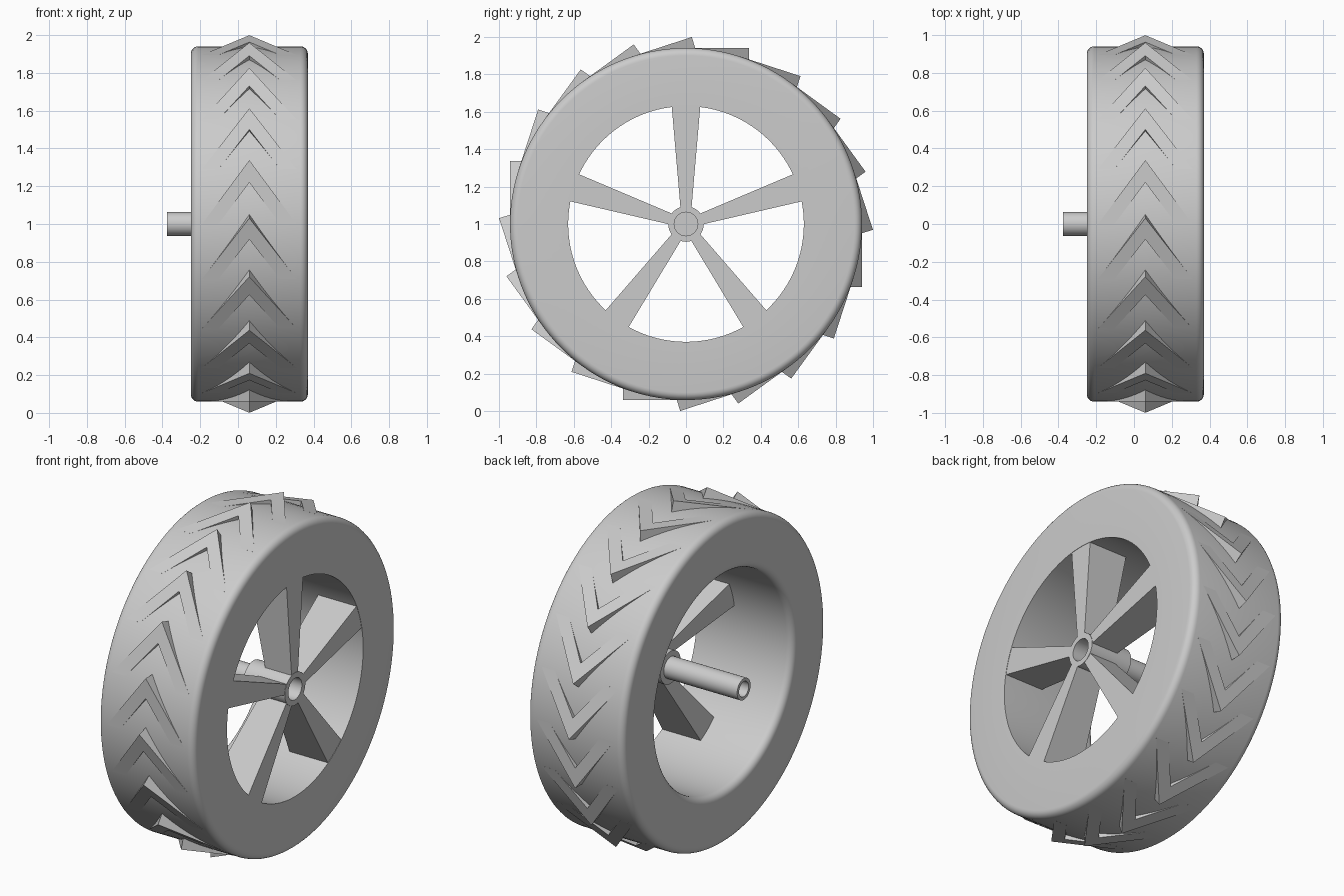
import bpy
import bmesh
from math import sin, cos, pi, radians
from mathutils import Matrix, Vector

cube = bpy.data.objects.get("Cube")
if cube:
    bpy.data.objects.remove(cube, do_unlink=True)

CENTRE = Vector((0, 0, 1))
TYRE_R, BORE_R = 0.941, 0.63
LEFT, RIGHT = 0.37, -0.25        # side faces of the wheel
MID = (LEFT + RIGHT) / 2

grey = bpy.data.materials.new("plain grey")
grey.use_nodes = True
grey.diffuse_color = (0.6, 0.6, 0.6, 1)
grey.node_tree.nodes["Principled BSDF"].inputs["Base Color"].default_value = grey.diffuse_color


def finish(name, bm, smooth=False):
    """Turn a bmesh into a named object at the wheel centre."""
    bmesh.ops.remove_doubles(bm, verts=bm.verts, dist=1e-5)
    bmesh.ops.recalc_face_normals(bm, faces=bm.faces)
    mesh = bpy.data.meshes.new(name)
    bm.to_mesh(mesh)
    bm.free()
    mesh.materials.append(grey)
    obj = bpy.data.objects.new(name, mesh)
    obj.location = CENTRE
    bpy.context.collection.objects.link(obj)
    if smooth:
        bpy.ops.object.select_all(action="DESELECT")
        obj.select_set(True)
        bpy.context.view_layer.objects.active = obj
        bpy.ops.object.shade_smooth_by_angle(angle=radians(30))
    return obj


def lathe(name, profile, segments, closed):
    """Revolve (x, radius) points about the x axis."""
    bm = bmesh.new()
    verts = [bm.verts.new((x, 0, r)) for x, r in profile]
    pairs = list(zip(verts, verts[1:]))
    if closed:
        pairs.append((verts[-1], verts[0]))
    edges = [bm.edges.new(p) for p in pairs]
    bmesh.ops.spin(bm, geom=verts + edges, cent=(0, 0, 0), axis=(1, 0, 0),
                   angle=2 * pi, steps=segments)
    return finish(name, bm, True)


def fillet(x, r, start, radius=0.04, steps=6):
    """Quarter-circle profile points around a centre."""
    return [(x + radius * cos(start + i * pi / 2 / steps),
             r + radius * sin(start + i * pi / 2 / steps)) for i in range(steps + 1)]


def prism(bm, lower, upper, turn):
    """Solid between two matching outlines, turned about the axle."""
    rot = Matrix.Rotation(turn, 3, "X")
    a = [bm.verts.new(rot @ Vector(p)) for p in lower]
    b = [bm.verts.new(rot @ Vector(p)) for p in upper]
    bm.faces.new(a)
    bm.faces.new(b[::-1])
    for i in range(len(a)):
        j = (i + 1) % len(a)
        bm.faces.new((a[i], a[j], b[j], b[i]))


# Tyre: rounded outer shoulders and a rounded inner lip on the open side
F = 0.04
tyre = [(LEFT, BORE_R)]
tyre += fillet(LEFT - F, TYRE_R - F, 0)
tyre += fillet(RIGHT + F, TYRE_R - F, pi / 2)
tyre += fillet(RIGHT + F, BORE_R + F, pi)
lathe("tyre", tyre, 128, True)

# Hub sleeve, with a blind socket in its outer face
HUB_BACK = 0.1
lathe("hub", [(HUB_BACK, 0), (HUB_BACK, 0.095), (LEFT, 0.095), (LEFT, 0.063),
              (0.2, 0.063), (0.2, 0)], 48, False)

# Axle, with a blind hole in its free end
TIP = -0.375
lathe("axle", [(HUB_BACK + 0.02, 0), (HUB_BACK + 0.02, 0.0625), (TIP, 0.0625),
               (TIP, 0.044), (TIP + 0.12, 0.044), (TIP + 0.12, 0)], 48, False)

# Five spokes, widening and deepening toward the rim
bm = bmesh.new()


def spoke_end(radius, half, depth):
    return [(LEFT, -half, radius), (LEFT, half, radius),
            (LEFT - depth, half, radius), (LEFT - depth, -half, radius)]


for i in range(5):
    prism(bm, spoke_end(0.08, 0.029, 0.17), spoke_end(0.637, 0.077, 0.25), i * 2 * pi / 5)
# keep the spoke fronts just behind the tyre face
bmesh.ops.translate(bm, verts=bm.verts, vec=(-0.002, 0, 0))
finish("spokes", bm)

# Twenty chevron tread lugs, each flat and tangent to the tyre at its tail
REACH, NOTCH, SPREAD, INNER = 0.338, 0.22, 0.25, 0.163
outline = [(0, REACH), (SPREAD, 0), (INNER, 0), (0, NOTCH), (-INNER, 0), (-SPREAD, 0)]
bm = bmesh.new()
for i in range(20):
    prism(bm, [(MID + x, y, TYRE_R - 0.12) for x, y in outline],
          [(MID + x, y, TYRE_R) for x, y in outline], i * pi / 10)
finish("tread_lugs", bm)
